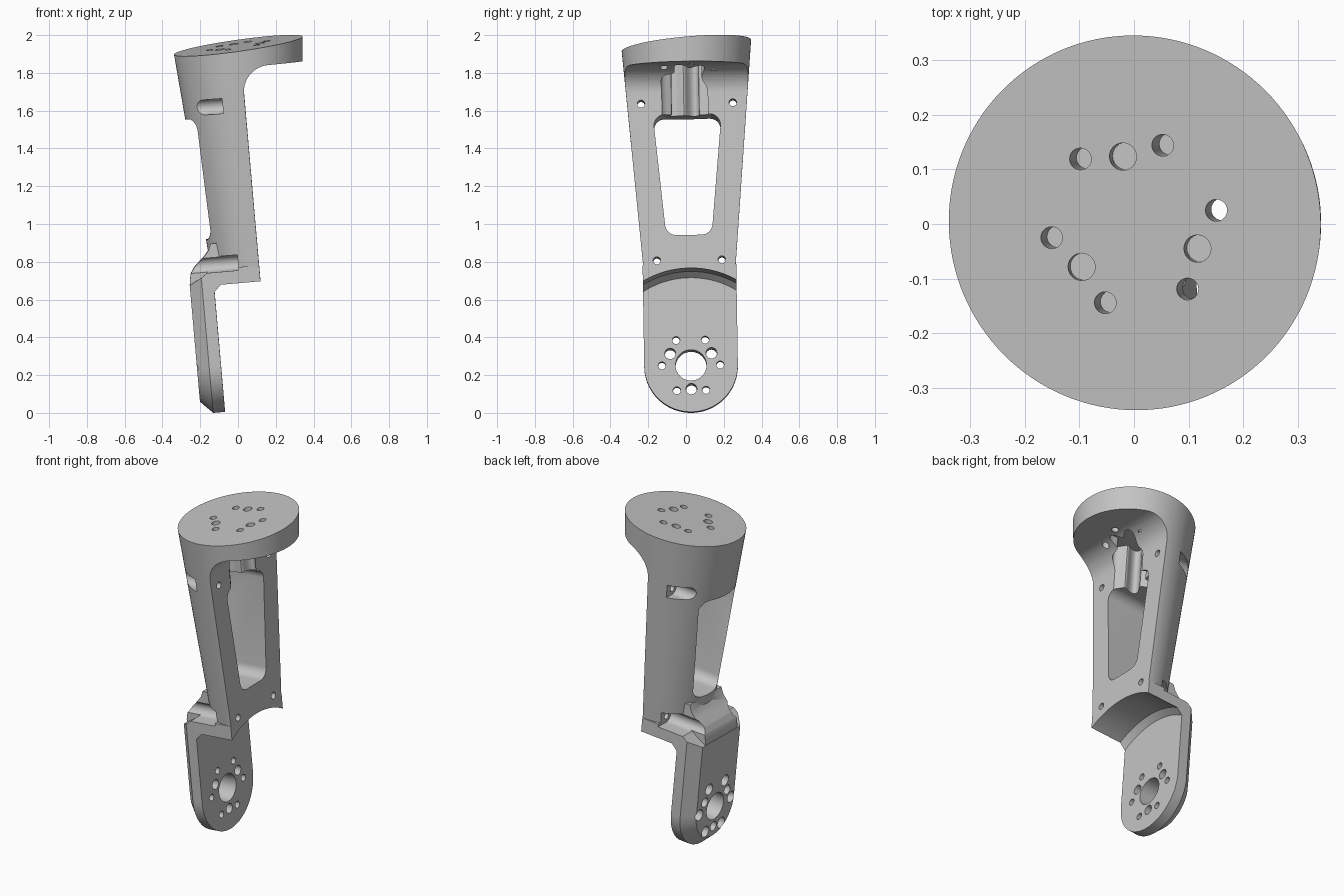
import bpy, bmesh
from math import sin, cos, pi, radians
from mathutils import Matrix

cube = bpy.data.objects.get("Cube")
if cube:
    bpy.data.objects.remove(cube, do_unlink=True)

TOP = 1.94       # height of the tilted top face on the axis
FRONT = 0.01     # flat front plane of the arm
HUB = 0.262      # height of the lower mounting hub


def loft(name, rings):
    """Closed solid through rings of equal point count."""
    bm = bmesh.new()
    loops = [[bm.verts.new(p) for p in ring] for ring in rings]
    for a, b in zip(loops, loops[1:]):
        for i in range(len(a)):
            j = (i + 1) % len(a)
            bm.faces.new((a[i], a[j], b[j], b[i]))
    bm.faces.new(loops[0])
    bm.faces.new(loops[-1])
    bmesh.ops.recalc_face_normals(bm, faces=bm.faces)
    me = bpy.data.meshes.new(name)
    bm.to_mesh(me)
    bm.free()
    ob = bpy.data.objects.new(name, me)
    bpy.context.collection.objects.link(ob)
    return ob


def ring(axis, t, pts):
    place = {"x": lambda a, b: (t, a, b), "y": lambda a, b: (a, t, b), "z": lambda a, b: (a, b, t)}[axis]
    return [place(a, b) for a, b in pts]


def prism(name, axis, pts, lo, hi):
    return loft(name, [ring(axis, lo, pts), ring(axis, hi, pts)])


def arc(ca, cb, r, start, end, n=16):
    steps = [radians(start + (end - start) * i / n) for i in range(n + 1)]
    return [(ca + r * cos(t), cb + r * sin(t)) for t in steps]


def circle(ca, cb, r, n=32):
    return arc(ca, cb, r, 0, 360, n)[:-1]


def combine(base, other, mode):
    mod = base.modifiers.new(mode.lower(), "BOOLEAN")
    mod.operation, mod.solver, mod.object = mode, "EXACT", other
    bpy.context.view_layer.objects.active = base
    bpy.ops.object.modifier_apply(modifier=mod.name)
    bpy.data.objects.remove(other, do_unlink=True)


def cut(other):
    combine(arm, other, "DIFFERENCE")


# Tapered round body whose top face is slanted
def radius(w):
    return 0.343 + 0.084 * (w - TOP)


top_ring = []
for x, y in circle(0, 0, 1, 128):
    w = TOP + 0.34 * (0.053 * x + 0.075 * y)
    top_ring.append((x * radius(w), y * radius(w), w))
arm = loft("arm_link", [ring("z", 0.69, circle(0, 0, radius(0.69), 128)), top_ring])


# Lower mounting plate with a chamfered back rim and top corner
def plate_ring(u, inset, top):
    r = 0.248 - inset
    return ring("x", u, arc(0, HUB, r, 180, 360, 48) + [(r, top), (-r, top)])


combine(arm, loft("mounting_plate", [plate_ring(0.1, 0, 0.775), plate_ring(-0.245, 0, 0.775),
                                     plate_ring(-0.3, 0, 0.735), plate_ring(-0.365, 0.065, 0.7)]), "UNION")

# Curved flare joining plate and body
flare = [(-0.1, 0.68), (-0.364, 0.68), (-0.363, 0.72), (-0.354, 0.76), (-0.332, 0.793),
         (-0.303, 0.82), (-0.275, 0.845), (-0.25, 0.875), (-0.235, 0.91), (-0.1, 0.91)]
combine(arm, prism("flare", "y", flare, -0.155, 0.155), "UNION")

# Flat front with a fillet under the top disc
front = [(FRONT, -0.2), (0.6, -0.2), (0.6, 1.828)] + arc(0.15, 1.688, 0.14, 90, 180)
cut(prism("front_cut", "y", front, -0.6, 0.6))

# Round clearance around the lower hub
cut(loft("hub_clearance", [ring("x", u, circle(0, HUB, r, 128))
                           for u, r in ((-0.237, 0.465), (-0.2, 0.495), (0.2, 0.495))]))

# Window through the arm
window = (arc(0.116, 1.515, 0.06, 0, 90, 8) + arc(-0.116, 1.515, 0.06, 90, 180, 8)
          + arc(-0.066, 0.993, 0.06, 180, 270, 8) + arc(0.066, 0.993, 0.06, 270, 360, 8))
cut(prism("window_cut", "x", window, -0.6, 0.3))

# Six-lobed pocket below the top disc
pocket = []
for i in range(96):
    t = 2 * pi * i / 96
    r = 0.112 + 0.026 * cos(6 * (t - radians(40)))
    pocket.append((r * cos(t), r * sin(t)))
cut(prism("pocket_cut", "z", pocket, 1.5, 1.86))

# Side screw recesses and their holes
for side in (-1, 1):
    for y, w, r, end in ((0.243, 1.633, 0.04, -0.108), (0.172, 0.799, 0.041, -0.1)):
        slot = arc(y, w, r, 90, 270) + [(0.5, w - r), (0.5, w + r)]
        cut(prism("recess_cut", "x", [(side * a, b) for a, b in slot], -0.6, end))
        cut(prism("screw_cut", "x", circle(side * y, w, 0.02, 24), -0.4, 0.1))

# Top bolt holes: six small and three larger blind ones
for k in range(6):
    t = radians(9.5 + 60 * k)
    cut(prism("small_hole", "z", circle(0.154 * cos(t), 0.154 * sin(t), 0.02, 24), 1.8, 2.1))
for k in range(3):
    t = radians(99 + 120 * k)
    cut(prism("large_hole", "z", circle(0.125 * cos(t), 0.125 * sin(t), 0.025, 24), 1.88, 2.1))

# Hub holes: centre bore, three dowels, six counterbored screws
cut(prism("bore", "x", circle(0, HUB, 0.082, 48), -0.5, 0))
for k in range(3):
    t = radians(30 + 120 * k)
    cut(prism("dowel", "x", circle(0.126 * cos(t), HUB + 0.126 * sin(t), 0.029, 24), -0.5, 0))
for k in range(6):
    t = radians(60 * k)
    y, w = 0.154 * cos(t), HUB + 0.154 * sin(t)
    cut(prism("screw", "x", circle(y, w, 0.02, 24), -0.5, 0))
    cut(prism("counterbore", "x", circle(y, w, 0.034, 24), -0.5, -0.3))

# Lean the whole link back and slightly sideways, then stand it on the ground
lean = (Matrix.Translation((0, 0, TOP)) @ Matrix.Rotation(radians(0.9), 4, "X")
        @ Matrix.Rotation(radians(-5), 4, "Y") @ Matrix.Translation((0, 0, -TOP)))
arm.data.transform(lean)
arm.data.transform(Matrix.Translation((0, 0, -min(v.co.z for v in arm.data.vertices))))

grey = bpy.data.materials.new("machined_grey")
grey.use_nodes = True
grey.diffuse_color = (0.55, 0.55, 0.55, 1)
grey.node_tree.nodes["Principled BSDF"].inputs["Base Color"].default_value = (0.55, 0.55, 0.55, 1)
arm.data.materials.clear()
arm.data.materials.append(grey)

bpy.ops.object.select_all(action="DESELECT")
arm.select_set(True)
bpy.context.view_layer.objects.active = arm
bpy.ops.object.shade_smooth_by_angle(angle=radians(30))
